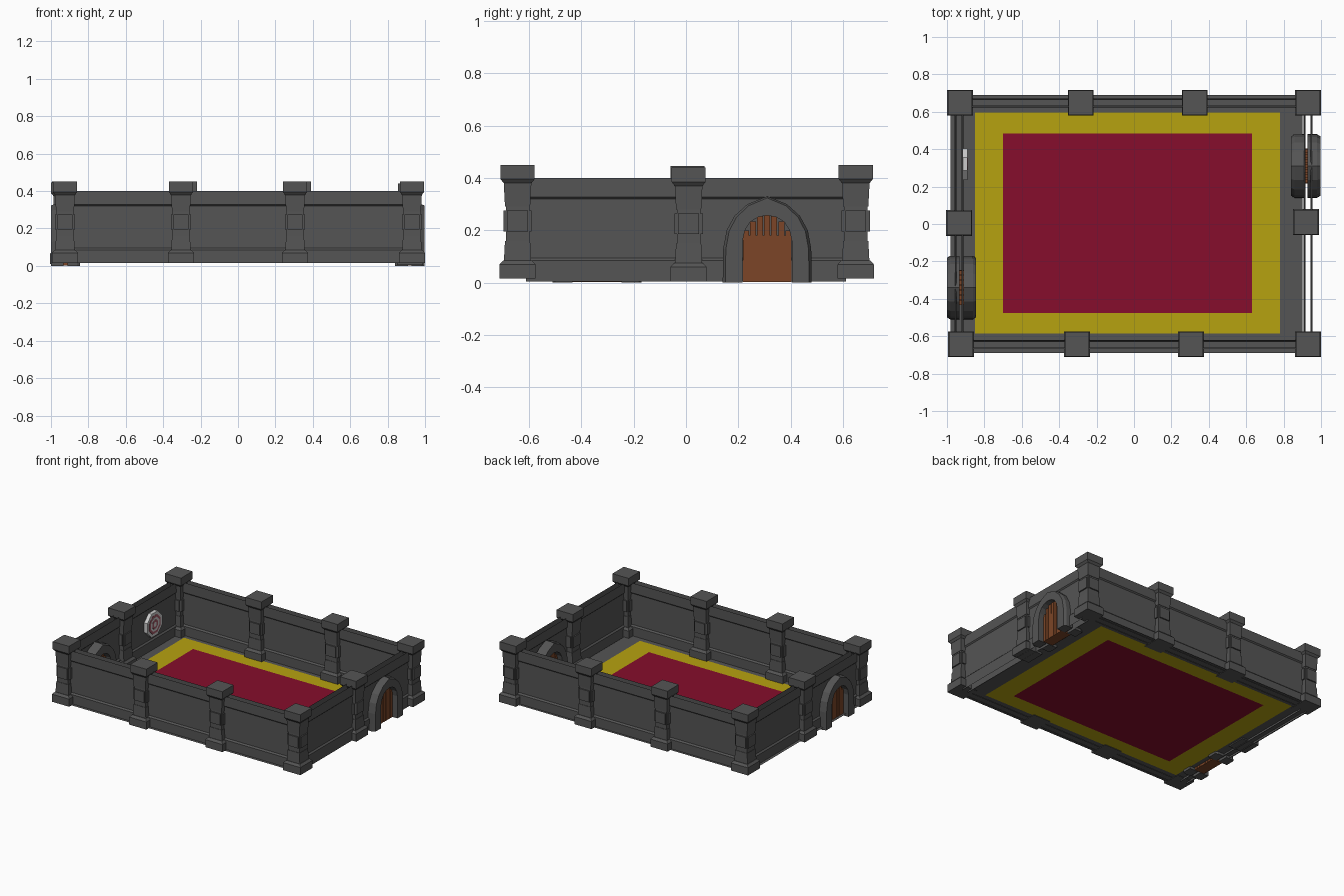
import bpy, bmesh, math
from mathutils import Matrix, Vector

if "Cube" in bpy.data.objects:
    bpy.data.objects.remove(bpy.data.objects["Cube"])


def material(name, rgb):
    m = bpy.data.materials.new(name)
    m.diffuse_color = (*rgb, 1)
    m.use_nodes = True
    m.node_tree.nodes["Principled BSDF"].inputs["Base Color"].default_value = m.diffuse_color
    return m


STONE = material("dark_stone", (0.09, 0.09, 0.09))
RED = material("carpet_red", (0.24, 0.004, 0.025))
YELLOW = material("carpet_yellow", (0.47, 0.36, 0.005))
WOOD = material("wood", (0.2, 0.06, 0.02))
PALE = material("target_pale", (0.6, 0.58, 0.58))
ROSE = material("target_rose", (0.35, 0.1, 0.13))


def finish(name, bm, mat, loc=(0, 0, 0), turn=0):
    me = bpy.data.meshes.new(name)
    bm.to_mesh(me)
    bm.free()
    me.materials.append(mat)
    ob = bpy.data.objects.new(name, me)
    ob.location = loc
    ob.rotation_euler.z = math.radians(turn)
    bpy.context.collection.objects.link(ob)
    return ob


def tier(bm, z0, z1, w0, w1):
    """Square tapered block centred on the z axis."""
    rings = [[bm.verts.new((sx * w / 2, sy * w / 2, z))
              for sx, sy in ((-1, -1), (1, -1), (1, 1), (-1, 1))]
             for z, w in ((z0, w0), (z1, w1))]
    bm.faces.new(rings[0][::-1])
    bm.faces.new(rings[1])
    for i in range(4):
        j = (i + 1) % 4
        bm.faces.new((rings[0][i], rings[0][j], rings[1][j], rings[1][i]))


def box(bm, x0, x1, y0, y1, z0, z1):
    m = Matrix.Translation(((x0 + x1) / 2, (y0 + y1) / 2, (z0 + z1) / 2)) @ \
        Matrix.Diagonal((x1 - x0, y1 - y0, z1 - z0, 1))
    bmesh.ops.create_cube(bm, size=1, matrix=m)


# Pillars: chamfered base, shaft with square panels, overhanging cap
def pillar(name, x, y, dz=0.0):
    bm = bmesh.new()
    tier(bm, 0.015, 0.07, 0.138, 0.138)
    tier(bm, 0.07, 0.085, 0.138, 0.11)
    tier(bm, 0.085, 0.16, 0.104, 0.096)
    tier(bm, 0.16, 0.29, 0.09, 0.09)
    tier(bm, 0.29, 0.385, 0.096, 0.106)
    tier(bm, 0.38, 0.395, 0.106, 0.13)
    tier(bm, 0.395, 0.45, 0.13, 0.13)
    for a in range(4):
        n = len(bm.verts)
        box(bm, -0.04, 0.04, -0.054, -0.04, 0.195, 0.275)
        bm.verts.ensure_lookup_table()
        bmesh.ops.rotate(bm, verts=bm.verts[n:], cent=(0, 0, 0),
                         matrix=Matrix.Rotation(a * math.pi / 2, 3, 'Z'))
    finish(name, bm, STONE, (x, y, dz))


for i, (xf, xb) in enumerate(((-0.925, -0.93), (-0.305, -0.285), (0.305, 0.325), (0.93, 0.93))):
    pillar(f"front_pillar_{i}", xf, -0.643)
    pillar(f"back_pillar_{i}", xb, 0.648)
pillar("left_pillar", -0.935, 0.005, -0.005)
pillar("right_pillar", 0.92, 0.01, -0.01)

# Walls: two thin skins, open on top, with plinth, recessed body and top band
PROFILE = [(0.024, 0.0), (0.024, 0.085), (0.014, 0.095), (0.014, 0.32), (0.022, 0.328), (0.022, 0.4)]
CRACKS = [[(-0.16, 0.25), (-0.07, 0.25), (-0.07, 0.21), (-0.095, 0.155)],
          [(-0.2, 0.05), (-0.12, 0.07), (0.05, 0.055), (0.15, 0.025)],
          [(0.2, 0.318), (0.21, 0.285), (0.195, 0.255)],
          [(-0.24, 0.17), (-0.12, 0.172)], [(0.04, 0.25), (0.17, 0.248)], [(0.08, 0.17), (0.2, 0.168)]]


def crack(bm, pts, u, side):
    """Thin raised ribbon following a broken line on the wall skin."""
    v = side * (0.026 if pts[0][1] < 0.085 else 0.016)
    for (a, b), (c, d) in zip(pts, pts[1:]):
        p, q = Vector((side * -a + u, v, b)), Vector((side * -c + u, v, d))
        n = (q - p).normalized().cross(Vector((0, 1, 0))) * 0.002
        bm.faces.new([bm.verts.new(k) for k in (p - n, q - n, q + n, p + n)])


def wall(name, length, loc, turn, segments, bottom):
    bm = bmesh.new()
    for side in (-1, 1):
        prev = None
        for v, z in PROFILE:
            row = [bm.verts.new((s * length / 2, side * v, max(z, bottom))) for s in (-1, 1)]
            if prev:
                f = [prev[0], prev[1], row[1], row[0]]
                bm.faces.new(f if side < 0 else f[::-1])
            prev = row
        for u in segments:
            for pts in CRACKS:
                crack(bm, pts, u, side)
    finish(name, bm, STONE, loc, turn)


wall("front_wall", 1.84, (0, -0.645, 0), 0, (-0.61, 0, 0.61), 0.015)
wall("back_wall", 1.84, (0, 0.648, 0), 180, (-0.61, 0, 0.61), 0.015)
wall("right_wall", 1.22, (0.93, 0, 0), 90, (-0.3,), 0.004)
wall("left_wall", 1.22, (-0.935, 0, 0), -90, (-0.3,), 0.004)


# Floor and carpet: nested coplanar frames
def rect(bm, x0, x1, y0, y1):
    return [bm.verts.new((x, y, 0.018)) for x, y in ((x0, y0), (x1, y0), (x1, y1), (x0, y1))]


FLOOR, TRIM, CARPET = (-0.98, 0.90, -0.69, 0.69), (-0.85, 0.78, -0.585, 0.595), (-0.70, 0.63, -0.475, 0.485)
for name, outer, inner, mat in (("floor", FLOOR, TRIM, STONE), ("carpet_trim", TRIM, CARPET, YELLOW),
                                ("carpet", CARPET, None, RED)):
    bm = bmesh.new()
    o = rect(bm, *outer)
    if inner:
        n = rect(bm, *inner)
        for i in range(4):
            j = (i + 1) % 4
            bm.faces.new((o[i], o[j], n[j], n[i]))
    else:
        bm.faces.new(o)
    finish(name, bm, mat)

# Pointed door arches (inner and outer surround) with plank doors
ARCH_OUT = [(0.17, 0), (0.168, 0.13), (0.155, 0.2), (0.125, 0.255), (0.075, 0.3), (0, 0.33)]
ARCH_IN = [(0.094, 0), (0.094, 0.16), (0.085, 0.2), (0.065, 0.232), (0.035, 0.25), (0, 0.257)]


def mirrored(half):
    return half + [(-y, z) for y, z in half[-2::-1]]


def doorway(name, x, y, turn):
    bm = bmesh.new()
    out, inn = mirrored(ARCH_OUT), mirrored(ARCH_IN)
    for s in (-1, 1):
        # ring section: back outer, shoulder, chamfered front, opening
        loops = []
        for pts, d, k in ((out, 0.01, 1), (out, 0.06, 1), (out, 0.078, 0.94), (inn, 0.078, 1), (inn, 0.01, 1)):
            loops.append([bm.verts.new((s * d, p * k, z * (0.98 if k < 1 else 1))) for p, z in pts])
        for a, b in zip(loops, loops[1:] + loops[:1]):
            for i in range(len(out) - 1):
                bm.faces.new((a[i], a[i + 1], b[i + 1], b[i]))
        for i in (0, -1):
            bm.faces.new([l[i] for l in loops])
    bmesh.ops.recalc_face_normals(bm, faces=bm.faces)
    finish(name + "_arch", bm, STONE, (x, y, 0), turn)

    bm = bmesh.new()
    planks, w = 7, 0.188 / 7
    for i in range(planks):
        c = (i - (planks - 1) / 2) * w
        top = 0.262 - 0.085 * (abs(c) / 0.094) ** 2
        box(bm, -0.04, 0.04, c - w / 2 + 0.002, c + w / 2 - 0.002, 0.002, top)
    box(bm, -0.037, 0.037, -0.093, 0.093, 0.002, 0.18)
    finish(name + "_planks", bm, WOOD, (x, y, 0), turn)


doorway("right_door", 0.918, 0.31, 0)
doorway("left_door", -0.922, -0.34, 180)

# Octagonal target on the inside of the left wall
for i, r in enumerate((0.092, 0.07, 0.052, 0.035, 0.017)):
    bm = bmesh.new()
    m = Matrix.Rotation(math.pi / 2, 4, 'Y') @ Matrix.Rotation(math.pi / 8, 4, 'Z')
    bmesh.ops.create_cone(bm, cap_ends=True, segments=8, radius1=r, radius2=r,
                          depth=0.026 + i * 0.002, matrix=m)
    finish(f"target_ring_{i}", bm, ROSE if i % 2 else PALE, (-0.904, 0.32, 0.21))
